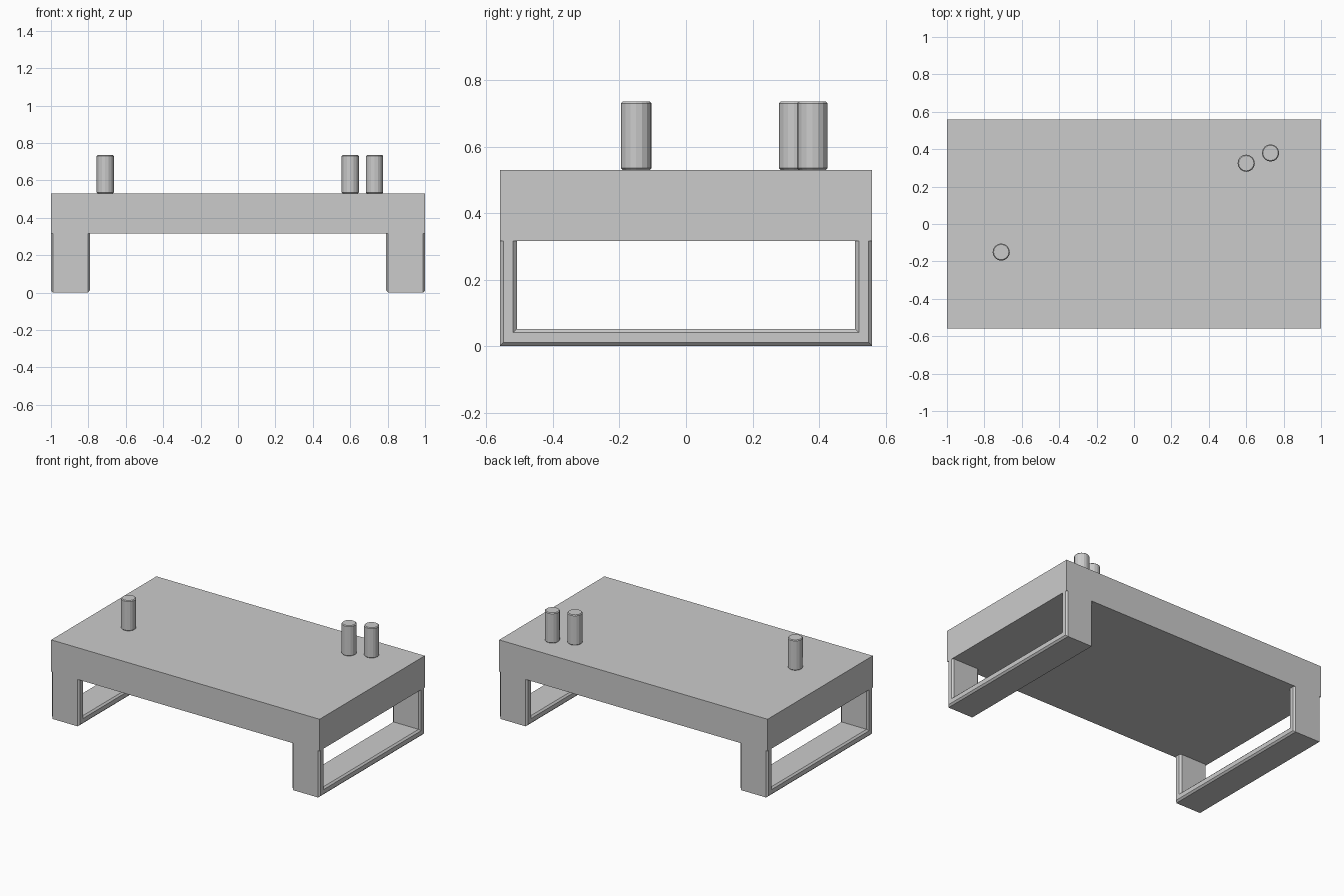
import bpy, bmesh

if "Cube" in bpy.data.objects:
    bpy.data.objects.remove(bpy.data.objects["Cube"])

W, D = 1.0, 0.56          # half width, half depth
Z_UNDER, Z_TOP = 0.316, 0.53


def make_object(name, bm):
    bmesh.ops.recalc_face_normals(bm, faces=bm.faces)
    mesh = bpy.data.meshes.new(name)
    bm.to_mesh(mesh)
    bm.free()
    obj = bpy.data.objects.new(name, mesh)
    bpy.context.collection.objects.link(obj)
    return obj


# Thick slab top
bm = bmesh.new()
bmesh.ops.create_cube(bm, size=1)
for v in bm.verts:
    v.co = (v.co.x * 2 * W, v.co.y * 2 * D, Z_UNDER + (v.co.z + 0.5) * (Z_TOP - Z_UNDER))
make_object("table_top", bm)


# U-shaped leg frame, chamfered along the rims of both side faces
def leg_frame(name, side):
    inner, rail = 0.509, 0.051
    profile = [(-D, Z_UNDER), (-D, 0), (D, 0), (D, Z_UNDER),
               (inner, Z_UNDER), (inner, rail), (-inner, rail), (-inner, Z_UNDER)]
    xs = (side * 0.792, side * W)
    bm = bmesh.new()
    rings = [[bm.verts.new((x, y, z)) for y, z in profile] for x in xs]
    n = len(profile)
    for i in range(n):
        j = (i + 1) % n
        bm.faces.new((rings[0][i], rings[0][j], rings[1][j], rings[1][i]))
    for r in rings:
        # post, bottom rail and post as mitred quads
        for a, b in ((0, 1), (1, 2), (2, 3)):
            bm.faces.new((r[a], r[b], r[7 - b], r[7 - a]))
    bmesh.ops.recalc_face_normals(bm, faces=bm.faces)
    mitres = [e for e in bm.edges if len(e.link_faces) == 2 and e.calc_face_angle() < 0.01]
    bmesh.ops.dissolve_edges(bm, edges=mitres, use_verts=False)
    rims = [e for e in bm.edges
            if abs(e.verts[0].co.x - e.verts[1].co.x) < 1e-5
            and min(v.co.z for v in e.verts) < Z_UNDER - 1e-4]
    bmesh.ops.bevel(bm, geom=rims, offset=0.011, segments=1, affect='EDGES')
    make_object(name, bm)


leg_frame("left_leg_frame", -1)
leg_frame("right_leg_frame", 1)


# Small pegs standing on the top
def peg(name, x, y):
    bpy.ops.mesh.primitive_cylinder_add(vertices=16, radius=0.046, depth=0.205,
                                        location=(x, y, Z_TOP + 0.1025))
    obj = bpy.context.object
    obj.name = name
    mod = obj.modifiers.new("rim", 'BEVEL')
    mod.width = 0.005
    mod.segments = 1
    mod.angle_limit = 1.0


for i, (x, y) in enumerate([(-0.71, -0.15), (0.60, 0.325), (0.73, 0.38)]):
    peg(f"peg_{i + 1}", x, y)
